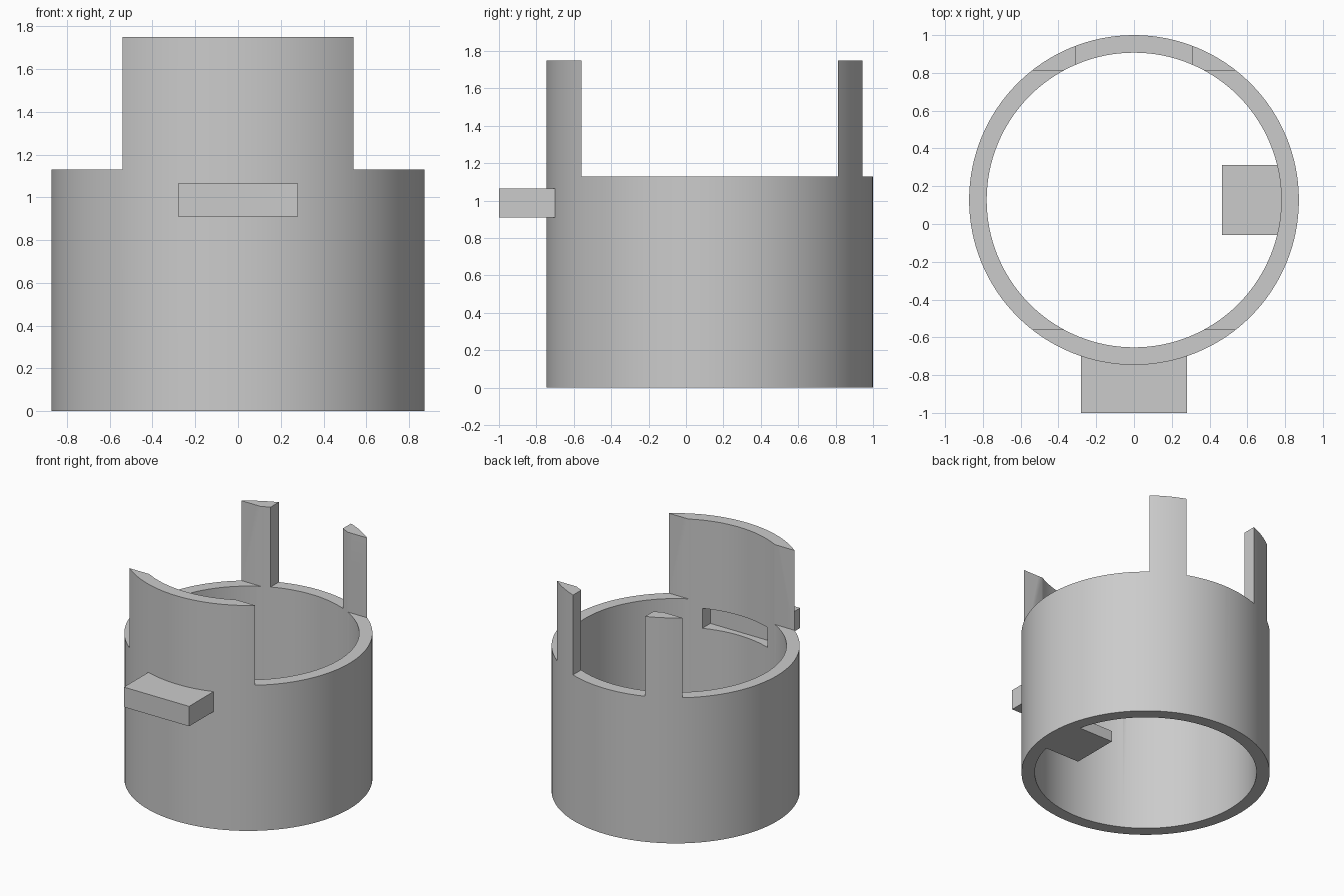
import bpy, bmesh, math

if "Cube" in bpy.data.objects:
    bpy.data.objects.remove(bpy.data.objects["Cube"])

CY, R_OUT, R_IN = 0.127, 0.873, 0.78     # ring centre and radii
H_RING, H_TOP = 1.13, 1.75               # rim height, raised wall height
SEG = 128

grey = bpy.data.materials.new("plain grey")
grey.diffuse_color = (0.6, 0.6, 0.6, 1)
grey.use_nodes = True
grey.node_tree.nodes["Principled BSDF"].inputs["Base Color"].default_value = grey.diffuse_color


def finish(name, bm):
    bmesh.ops.recalc_face_normals(bm, faces=bm.faces)
    mesh = bpy.data.meshes.new(name)
    bm.to_mesh(mesh)
    bm.free()
    obj = bpy.data.objects.new(name, mesh)
    bpy.context.collection.objects.link(obj)
    mesh.materials.append(grey)
    return obj


def prism(name, outline, z0, z1):
    """Extrude a flat outline from z0 to z1."""
    bm = bmesh.new()
    low = [bm.verts.new((x, y, z0)) for x, y in outline]
    high = [bm.verts.new((x, y, z1)) for x, y in outline]
    bm.faces.new(low)
    bm.faces.new(high)
    n = len(outline)
    for i in range(n):
        j = (i + 1) % n
        bm.faces.new((low[i], low[j], high[j], high[i]))
    return finish(name, bm)


def box(name, x0, x1, y0, y1, z0, z1):
    return prism(name, [(x0, y0), (x1, y0), (x1, y1), (x0, y1)], z0, z1)


def tube(name, r_in, r_out, z0, z1):
    """Hollow cylinder made by spinning a four-point profile."""
    bm = bmesh.new()
    rings = []
    for r, z in ((r_out, z0), (r_out, z1), (r_in, z1), (r_in, z0)):
        rings.append([bm.verts.new((r * math.cos(2 * math.pi * i / SEG),
                                    CY + r * math.sin(2 * math.pi * i / SEG), z))
                      for i in range(SEG)])
    for k in range(4):
        a, b = rings[k], rings[(k + 1) % 4]
        for i in range(SEG):
            j = (i + 1) % SEG
            bm.faces.new((a[i], a[j], b[j], b[i]))
    return finish(name, bm)


def activate(obj):
    bpy.ops.object.select_all(action='DESELECT')
    obj.select_set(True)
    bpy.context.view_layer.objects.active = obj


def cut(obj, cutter):
    cutter.hide_render = True
    mod = obj.modifiers.new("cut", 'BOOLEAN')
    mod.operation = 'DIFFERENCE'
    mod.solver = 'EXACT'
    mod.object = cutter
    activate(obj)
    bpy.ops.object.modifier_apply(modifier=mod.name)
    bpy.data.objects.remove(cutter, do_unlink=True)


# Ring body with raised front wall and two back posts
body = tube("ring_body", R_IN, R_OUT, 0, H_TOP)
chord = 0.686
cut(body, box("side_cutter", -1.5, 1.5, CY - chord, CY + chord, H_RING, 2.2))
cut(body, box("back_gap_cutter", -0.31, 0.31, 0.5, 1.5, H_RING, 2.2))

# Slot through the front wall
cut(body, box("slot_cutter", -0.28, 0.28, -1.2, -0.4, 0.91, 1.065))
activate(body)
bpy.ops.object.shade_smooth_by_angle(angle=math.radians(30))

# Front tab seated in the slot
box("front_tab", -0.28, 0.28, -1.0, -0.70, 0.91, 1.065)

# Small inner ledge at the bottom right, fitted to the inner wall
half = math.asin(0.185 / R_IN)
arc = [(R_IN * math.cos(half * t / 6), CY + R_IN * math.sin(half * t / 6))
       for t in range(-6, 7)]
prism("inner_ledge", [(0.465, CY - 0.185)] + arc + [(0.465, CY + 0.185)], 0, 0.085)
